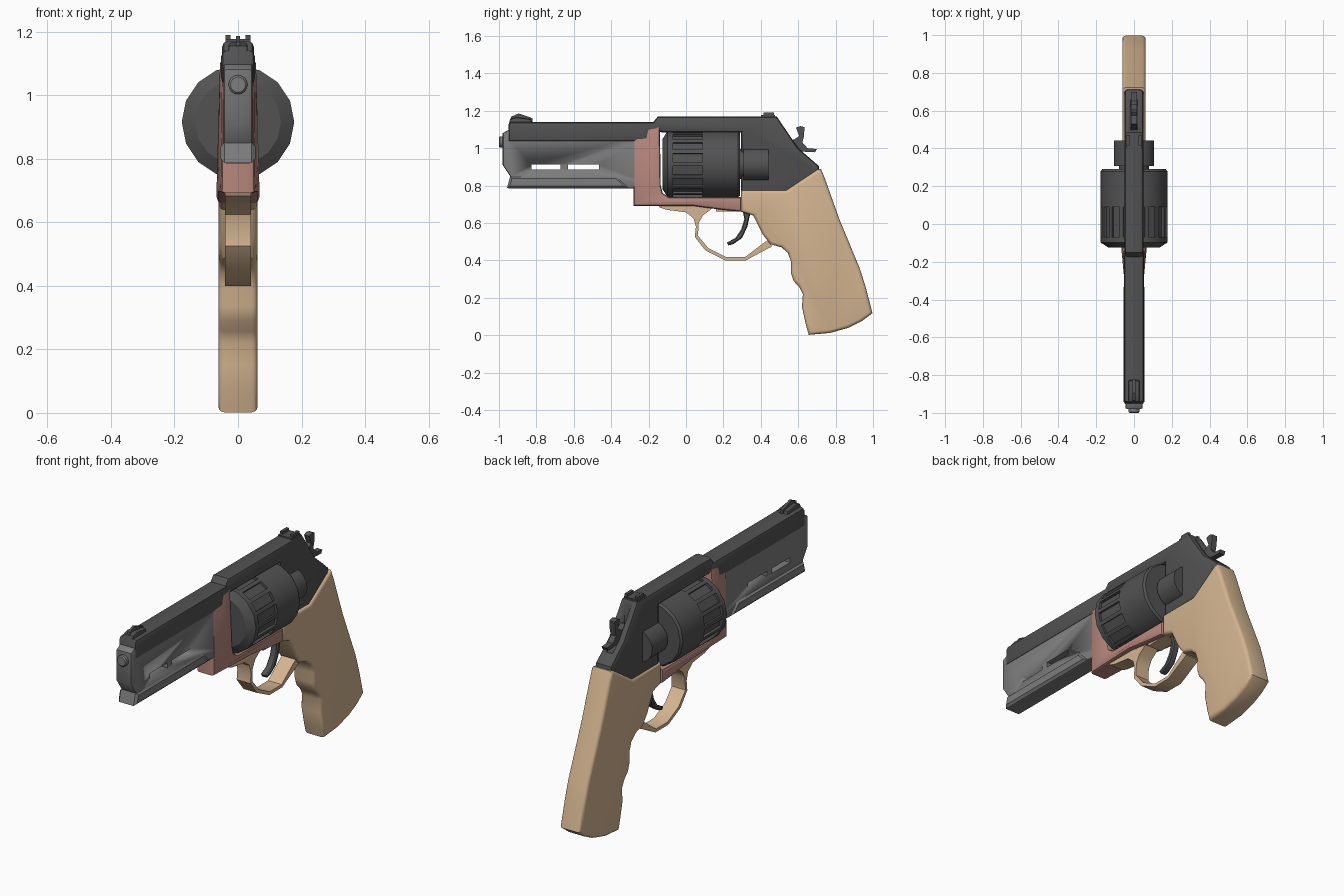
import bpy, bmesh, math
from mathutils import Vector

if "Cube" in bpy.data.objects:
    bpy.data.objects.remove(bpy.data.objects["Cube"])


def material(name, rgb):
    m = bpy.data.materials.new(name)
    m.diffuse_color = (*rgb, 1)
    m.use_nodes = True
    m.node_tree.nodes["Principled BSDF"].inputs["Base Color"].default_value = m.diffuse_color
    return m


STEEL = material("mid_grey", (0.205, 0.205, 0.205))
DARK = material("dark_grey", (0.085, 0.085, 0.086))
COPPER = material("copper_pink", (0.47, 0.24, 0.2))
TAN = material("tan", (0.66, 0.46, 0.28))


def finish(bm, name, mat, angle=32):
    bmesh.ops.recalc_face_normals(bm, faces=bm.faces[:])
    me = bpy.data.meshes.new(name)
    bm.to_mesh(me)
    bm.free()
    ob = bpy.data.objects.new(name, me)
    bpy.context.collection.objects.link(ob)
    if mat:
        me.materials.append(mat)
    bpy.ops.object.select_all(action='DESELECT')
    ob.select_set(True)
    bpy.context.view_layer.objects.active = ob
    bpy.ops.object.shade_smooth_by_angle(angle=math.radians(angle))
    return ob


def plate(name, outline, half, mat, bevel=0.0, segs=2, x=0.0, width_rule=None):
    """Extrude a (y, z) outline across x and round both rims."""
    bm = bmesh.new()
    a = [bm.verts.new((-half, y, z)) for y, z in outline]
    b = [bm.verts.new((half, y, z)) for y, z in outline]
    caps = [bm.faces.new(a), bm.faces.new(b[::-1])]
    n = len(a)
    for i in range(n):
        j = (i + 1) % n
        bm.faces.new((a[i], b[i], b[j], a[j]))
    bmesh.ops.recalc_face_normals(bm, faces=bm.faces[:])
    if bevel:
        bmesh.ops.bevel(bm, geom=[e for f in caps for e in f.edges], offset=bevel,
                        offset_type='OFFSET', segments=segs, profile=0.5,
                        affect='EDGES', clamp_overlap=True)
    for v in bm.verts:
        if width_rule:
            v.co.x *= width_rule(v.co.y, v.co.z)
        v.co.x += x
    return finish(bm, name, mat)


def box(name, y0, y1, z0, z1, half, mat, x=0.0, bevel=0.0):
    return plate(name, [(y0, z0), (y1, z0), (y1, z1), (y0, z1)], half, mat, bevel, 1, x)


def lathe(name, rings, sides, zc, mat, sx=1.0, sz=1.0, turn=0.0, groove=None):
    """Stack (y, radius) rings along y; optionally sink one panel per side."""
    bm = bmesh.new()
    loops = []
    for y, r in rings:
        loops.append([bm.verts.new((r * sx * math.cos(turn + 2 * math.pi * i / sides), y,
                                    zc + r * sz * math.sin(turn + 2 * math.pi * i / sides)))
                      for i in range(sides)])
    panels = []
    for k in range(len(loops) - 1):
        for i in range(sides):
            j = (i + 1) % sides
            f = bm.faces.new((loops[k][i], loops[k][j], loops[k + 1][j], loops[k + 1][i]))
            if k == groove:
                panels.append(f)
    bm.faces.new(loops[0])
    bm.faces.new(loops[-1])
    bmesh.ops.recalc_face_normals(bm, faces=bm.faces[:])
    if panels:
        bmesh.ops.inset_individual(bm, faces=panels, thickness=0.015, depth=0)
        bm.normal_update()
        normals = [f.normal.copy() for f in panels]
        res = bmesh.ops.extrude_discrete_faces(bm, faces=panels)
        for f, nrm in zip(res['faces'], normals):
            bmesh.ops.translate(bm, verts=f.verts[:], vec=nrm * -0.014)
    return finish(bm, name, mat)


def cut(target, cutter):
    cutter.hide_render = True
    cutter.hide_viewport = True
    m = target.modifiers.new("cut", 'BOOLEAN')
    m.operation = 'DIFFERENCE'
    m.solver = 'EXACT'
    m.object = cutter


# Barrel with two through slots
barrel = plate("barrel", [(-0.95, 0.785), (-0.94, 0.85), (-0.98, 0.91), (-0.98, 1.08),
                          (-0.945, 1.10), (-0.15, 1.10), (-0.15, 0.785)],
               0.046, STEEL, 0.01)
for i, (y0, y1) in enumerate([(-0.825, -0.67), (-0.63, -0.465)]):
    cut(barrel, box(f"slot_cutter_{i}", y0, y1, 0.885, 0.912, 0.2, None))
plate("under_rail", [(-0.957, 0.787), (-0.94, 0.85), (-0.37, 0.85), (-0.305, 0.787)],
      0.055, STEEL, 0.012, 1)
lathe("muzzle", [(-1.0, 0.024), (-0.994, 0.03), (-0.95, 0.03)], 16, 1.033, STEEL)

# Rib on top of the barrel, and front sight
plate("barrel_rib", [(-0.95, 1.035), (-0.95, 1.125), (-0.94, 1.14), (-0.14, 1.14), (-0.14, 1.035)],
      0.053, DARK, 0.018)
plate("front_sight_base", [(-0.95, 1.12), (-0.94, 1.155), (-0.91, 1.165), (-0.83, 1.155), (-0.82, 1.12)],
      0.03, DARK, 0.008)
plate("front_sight", [(-0.945, 1.13), (-0.935, 1.168), (-0.895, 1.186), (-0.82, 1.16), (-0.82, 1.13)],
      0.007, DARK)

# Frame: top strap and rear body, slotted for the hammer
frame = plate("frame", [(-0.175, 1.10), (-0.175, 1.14), (-0.15, 1.17), (0.485, 1.17), (0.60, 1.0),
                        (0.71, 0.905), (0.715, 0.87), (0.54, 0.75), (0.295, 0.75),
                        (0.295, 1.085), (-0.13, 1.085)],
              0.05, DARK, 0.018)
cut(frame, plate("hammer_slot_cutter", [(0.50, 1.0), (0.50, 1.25), (0.75, 1.25), (0.75, 0.95), (0.60, 0.95)],
                 0.019, None))
box("rear_sight_base", 0.40, 0.475, 1.16, 1.176, 0.04, DARK)
for side in (-1, 1):
    box("rear_sight_post", 0.415, 0.47, 1.17, 1.19, 0.008, DARK, x=0.031 * side)

# Hammer with spur
plate("hammer", [(0.50, 1.0), (0.53, 1.06), (0.575, 1.045), (0.605, 1.065), (0.588, 1.11),
                 (0.612, 1.118), (0.634, 1.112), (0.63, 1.06), (0.622, 1.03), (0.65, 1.0),
                 (0.70, 0.995), (0.69, 0.978), (0.64, 0.98), (0.58, 0.99), (0.59, 0.94)],
      0.016, DARK)

# Yoke in front of the cylinder and strap beneath it
plate("yoke", [(-0.28, 0.692), (-0.28, 1.08), (-0.215, 1.115), (-0.14, 1.115), (-0.135, 0.80),
               (-0.125, 0.76), (-0.09, 0.738), (0.295, 0.738), (0.295, 0.66),
               (0.18, 0.672), (0.03, 0.692)],
      0.067, COPPER, 0.016, 2,
      width_rule=lambda y, z: (0.79 + 0.21 * min(1, (y + 0.28) / 0.15)) * (1 - max(0, z - 1.03) * 1.8))

# Fluted cylinder
lathe("cylinder", [(-0.125, 0.135), (-0.098, 0.177), (-0.08, 0.177), (0.1, 0.177),
                   (0.278, 0.177), (0.29, 0.168)], 16, 0.915, DARK, groove=2)
lathe("ratchet", [(0.28, 0.08), (0.32, 0.08)], 16, 0.915, DARK)
lathe("recoil_shield", [(0.308, 0.107), (0.442, 0.107)], 20, 0.912, DARK, sz=0.88)

# Grip with finger grooves
plate("grip", [(0.295, 0.775), (0.535, 0.775), (0.70, 0.885), (0.722, 0.888), (0.742, 0.84),
               (0.82, 0.62), (0.93, 0.355), (0.96, 0.26), (0.997, 0.118), (0.94, 0.075),
               (0.87, 0.04), (0.77, 0.012), (0.656, 0.002), (0.64, 0.06), (0.62, 0.15), (0.625, 0.22),
               (0.605, 0.258), (0.575, 0.29), (0.56, 0.335), (0.562, 0.39), (0.545, 0.44),
               (0.51, 0.47), (0.45, 0.487), (0.41, 0.54), (0.36, 0.64), (0.295, 0.66)],
      0.062, TAN, 0.018, 3)

# Trigger guard and trigger
plate("trigger_guard", [(-0.15, 0.70), (-0.14, 0.682), (-0.10, 0.67), (0.0, 0.657), (0.04, 0.625),
                        (0.053, 0.58), (0.047, 0.525), (0.105, 0.452), (0.21, 0.40), (0.32, 0.40),
                        (0.46, 0.475), (0.44, 0.51), (0.395, 0.478), (0.315, 0.417), (0.215, 0.417),
                        (0.12, 0.465), (0.064, 0.532), (0.068, 0.60), (0.09, 0.64),
                        (0.13, 0.67), (0.16, 0.70)],
      0.041, TAN)
box("guard_root", 0.16, 0.36, 0.66, 0.70, 0.041, TAN)
plate("trigger", [(0.30, 0.68), (0.312, 0.62), (0.295, 0.565), (0.265, 0.52), (0.218, 0.495),
                  (0.228, 0.48), (0.255, 0.488), (0.30, 0.52), (0.328, 0.58), (0.35, 0.68)],
      0.02, DARK, 0.006, 1)
